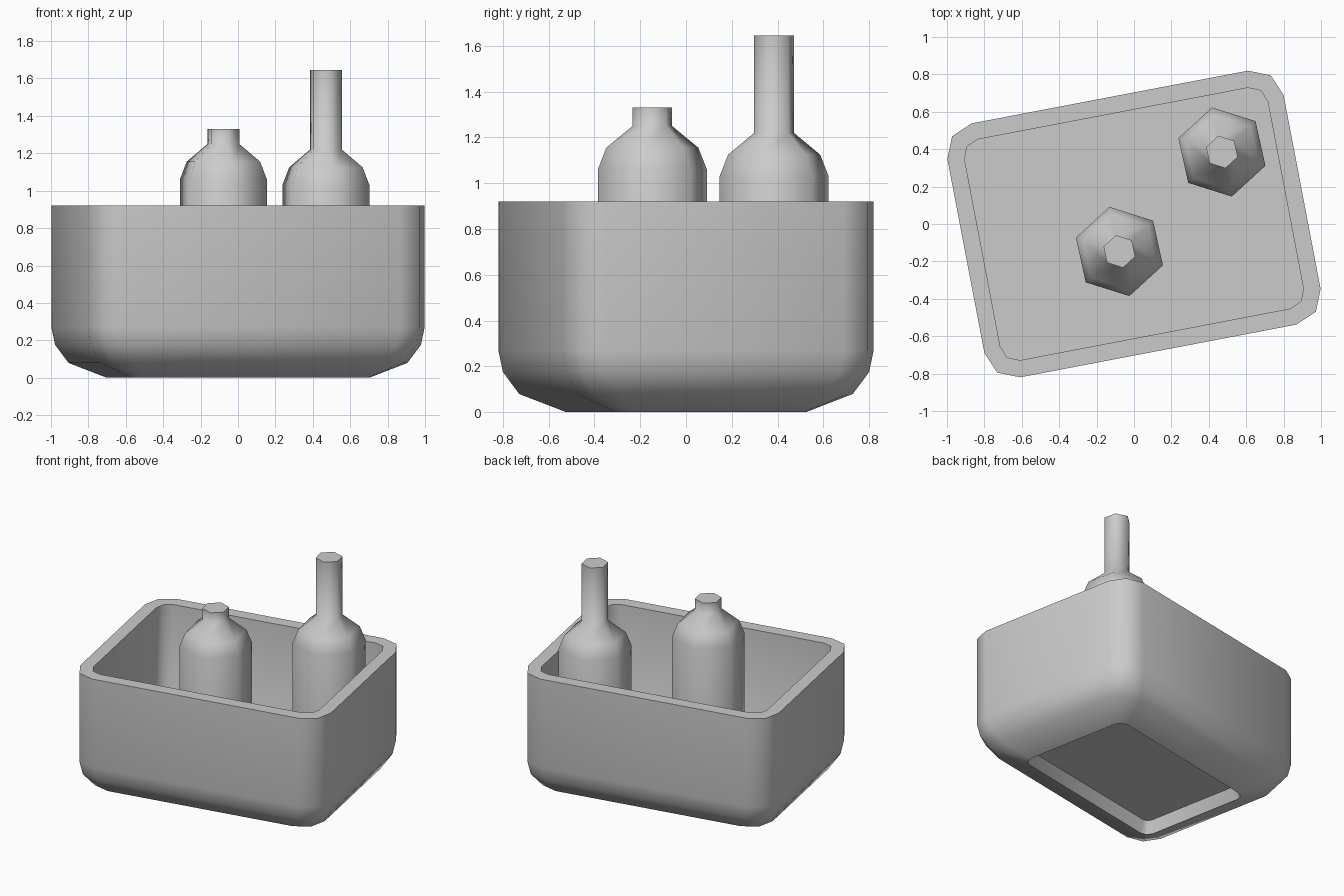
import bpy, bmesh, math

if "Cube" in bpy.data.objects:
    bpy.data.objects.remove(bpy.data.objects["Cube"])

HX, HY = 0.915, 0.691          # half size of the crate
TURN = math.radians(10.8)      # crate is turned about z


def ring_rect(inset, z, r):
    """Rounded rectangle with two-segment corners."""
    hx, hy = HX - inset - r, HY - inset - r
    pts = []
    for q, (sx, sy) in enumerate([(1, 1), (-1, 1), (-1, -1), (1, -1)]):
        for k in range(3):
            a = math.radians(90 * q + 45 * k)
            pts.append((sx * hx + r * math.cos(a), sy * hy + r * math.sin(a), z))
    return pts


def ring_circle(r, z, n=6, phase=math.radians(42.5)):
    return [(r * math.cos(phase + math.tau * k / n),
             r * math.sin(phase + math.tau * k / n), z) for k in range(n)]


def loft(name, rings, closed=False, smooth=None):
    """Skin a stack of rings; cap both ends, or join last ring to first."""
    bm = bmesh.new()
    vs = [[bm.verts.new(p) for p in ring] for ring in rings]
    n = len(vs[0])
    pairs = list(zip(vs, vs[1:]))
    if closed:
        pairs.append((vs[-1], vs[0]))
    else:
        bm.faces.new(vs[0])
        bm.faces.new(vs[-1])
    for a, b in pairs:
        for i in range(n):
            j = (i + 1) % n
            bm.faces.new((a[i], a[j], b[j], b[i]))
    bmesh.ops.recalc_face_normals(bm, faces=bm.faces)
    me = bpy.data.meshes.new(name)
    bm.to_mesh(me)
    bm.free()
    ob = bpy.data.objects.new(name, me)
    bpy.context.collection.objects.link(ob)
    if smooth:
        bpy.ops.object.select_all(action='DESELECT')
        ob.select_set(True)
        bpy.context.view_layer.objects.active = ob
        bpy.ops.object.shade_smooth_by_angle(angle=math.radians(smooth))
    return ob


# Crate shell: down the outside, under the open bottom rim, up the inside
outer = [(0, 0.92, 0.163), (0, 0.27, 0.163), (0.017, 0.175, 0.163),
         (0.079, 0.079, 0.16), (0.27, 0, 0.06)]
inner = [(0.305, 0.083, 0.04), (0.14, 0.14, 0.085), (0.09, 0.288, 0.09)]
crate = loft("crate", [ring_rect(*p) for p in outer + inner + [(0.09, 0.92, 0.09)]],
             closed=True, smooth=50)
crate.rotation_euler.z = TURN

# Flat filling that covers the bottom opening
filling = loft("crate_filling", [ring_rect(*p) for p in inner + [(0.09, 0.30, 0.09)]])
filling.rotation_euler.z = TURN


# Six-sided bottles
def bottle(name, x, y, shoulder, top):
    profile = [(0.244, 0.10), (0.244, shoulder), (0.206, shoulder + 0.095),
               (0.089, shoulder + 0.19), (0.089, top)]
    ob = loft(name, [ring_circle(r, z) for r, z in profile], smooth=70)
    ob.location = (x, y, 0)


bottle("short_bottle", -0.078, -0.147, 1.06, 1.33)
bottle("tall_bottle", 0.47, 0.385, 1.03, 1.645)
